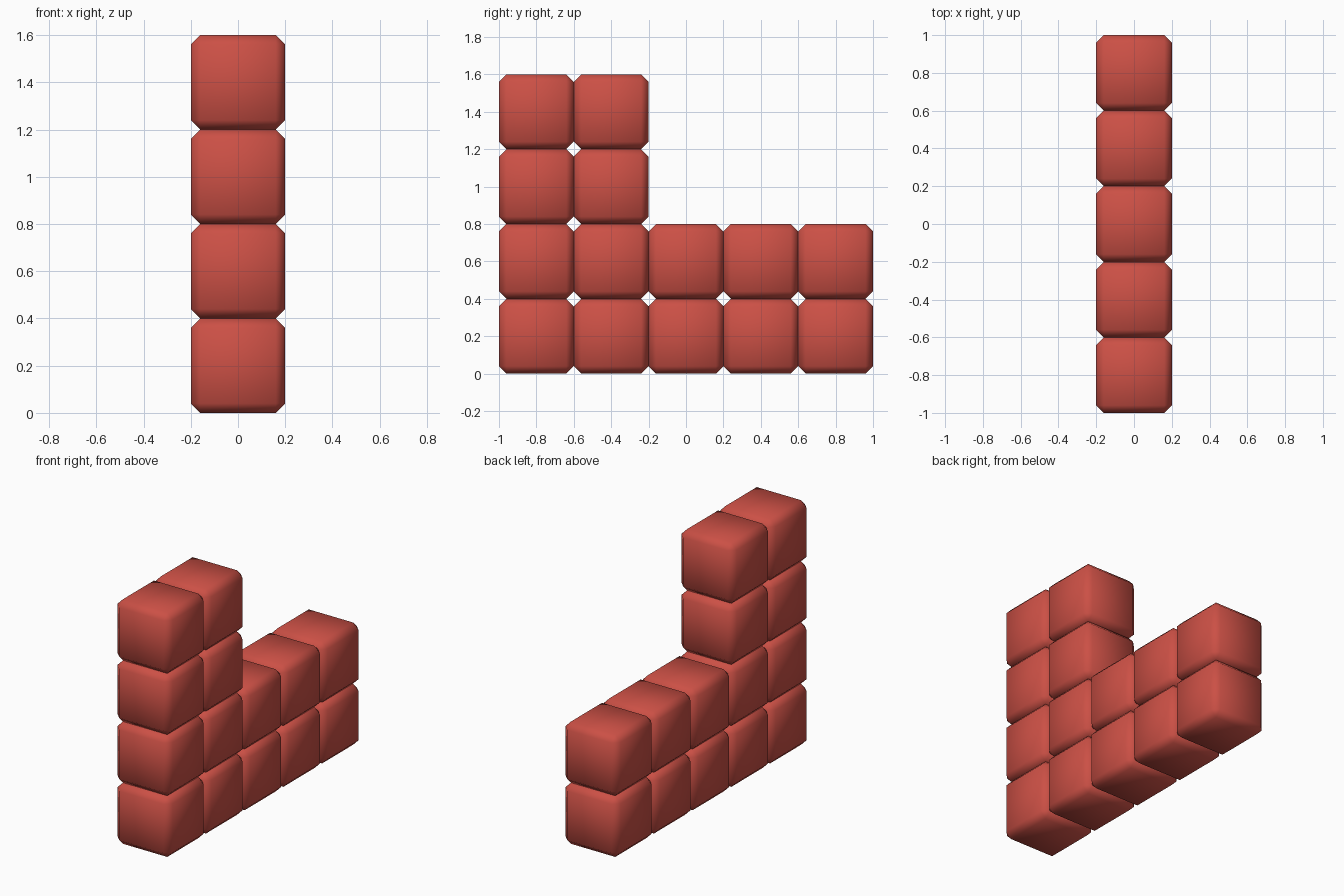
import bpy

if "Cube" in bpy.data.objects:
    bpy.data.objects.remove(bpy.data.objects["Cube"])

SIZE = 0.4
CHAMFER = 0.04

red = bpy.data.materials.new("red")
red.diffuse_color = (0.6, 0.08, 0.06, 1)
red.use_nodes = True
red.node_tree.nodes["Principled BSDF"].inputs["Base Color"].default_value = red.diffuse_color


def block(name, y, z):
    """One chamfered, smooth-shaded cube."""
    bpy.ops.mesh.primitive_cube_add(size=SIZE, location=(0, y, z))
    ob = bpy.context.object
    ob.name = name
    ob.data.materials.append(red)
    bpy.ops.object.shade_smooth()
    bevel = ob.modifiers.new("chamfer", 'BEVEL')
    bevel.width = CHAMFER
    bevel.segments = 1
    bevel.limit_method = 'NONE'


# Two long rows at the bottom, two short rows stacked at the front
for row, count in enumerate((5, 5, 2, 2)):
    for col in range(count):
        block(f"block_row{row + 1}_{col + 1}",
              -0.8 + col * SIZE, SIZE / 2 + row * SIZE)
